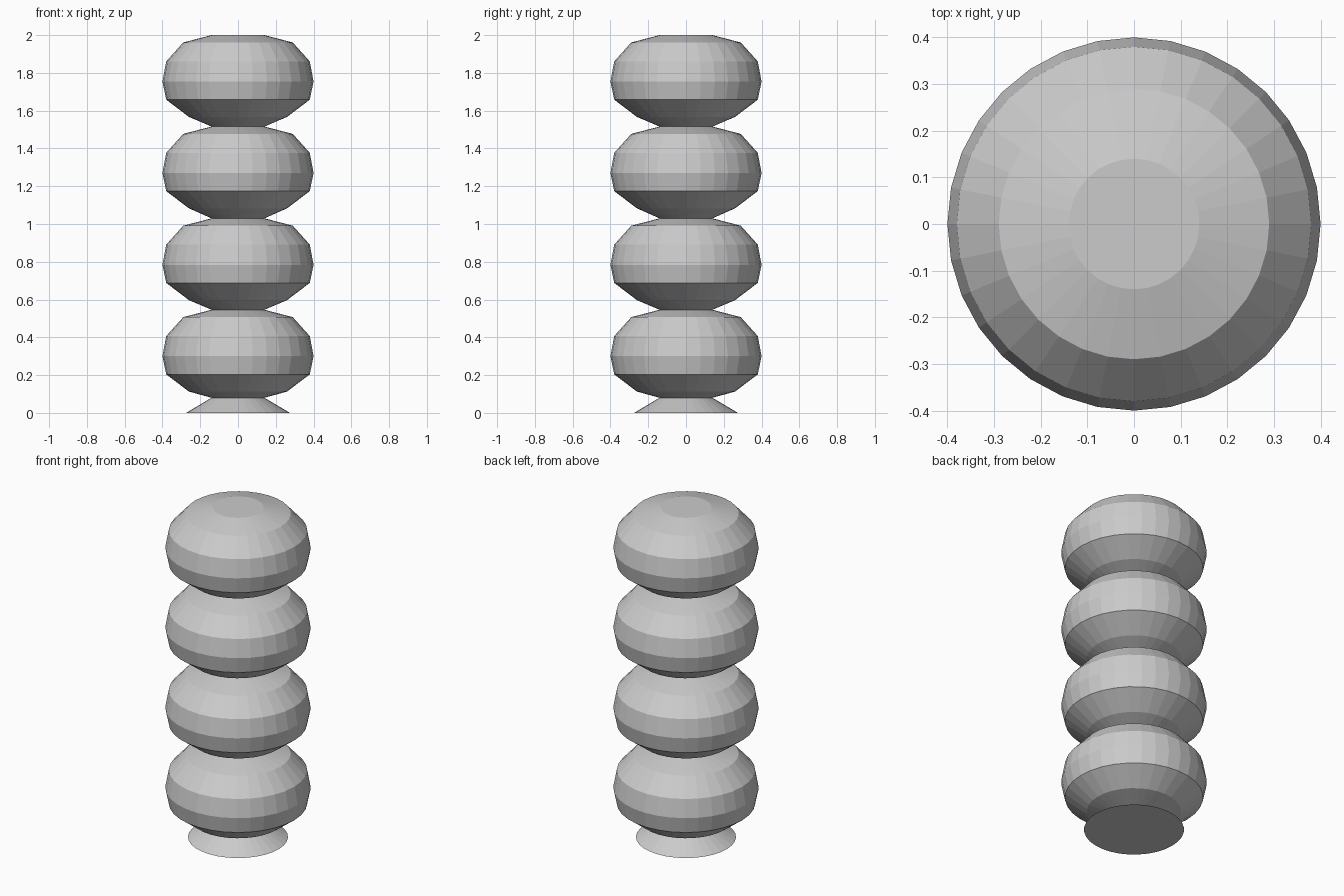
import bpy, bmesh, math

if "Cube" in bpy.data.objects:
    bpy.data.objects.remove(bpy.data.objects["Cube"])

SIDES = 32

grey = bpy.data.materials.new("plain grey")
grey.diffuse_color = (0.6, 0.6, 0.6, 1)
grey.use_nodes = True
grey.node_tree.nodes["Principled BSDF"].inputs["Base Color"].default_value = grey.diffuse_color


def lathe(name, profile):
    """Revolve (radius, height) points around z and cap both ends."""
    bm = bmesh.new()
    rings = []
    for r, z in profile:
        rings.append([bm.verts.new((r * math.cos(a), r * math.sin(a), z))
                      for a in (2 * math.pi * i / SIDES for i in range(SIDES))])
    for low, high in zip(rings, rings[1:]):
        for i in range(SIDES):
            j = (i + 1) % SIDES
            bm.faces.new((low[i], low[j], high[j], high[i]))
    bm.faces.new(rings[0][::-1])
    bm.faces.new(rings[-1])
    mesh = bpy.data.meshes.new(name)
    bm.to_mesh(mesh)
    bm.free()
    mesh.materials.append(grey)
    obj = bpy.data.objects.new(name, mesh)
    bpy.context.collection.objects.link(obj)
    return obj


# Flared foot
lathe("foot", [(0.275, 0), (0.14, 0.08)])

# Four stacked rounded beads, heights relative to the widest ring
upper = [(0.38, -0.096), (0.40, 0), (0.38, 0.107), (0.29, 0.207), (0.14, 0.246)]
tops = [0.546, 1.03, 1.516, 2.0]
for n, top in enumerate(tops):
    mid = top - 0.246
    bottom = tops[n - 1] if n else 0.08
    shape = [(0.14, bottom), (0.26, mid - 0.187)]
    shape += [(r, mid + z) for r, z in upper]
    lathe(f"bead_{n + 1}", shape)
